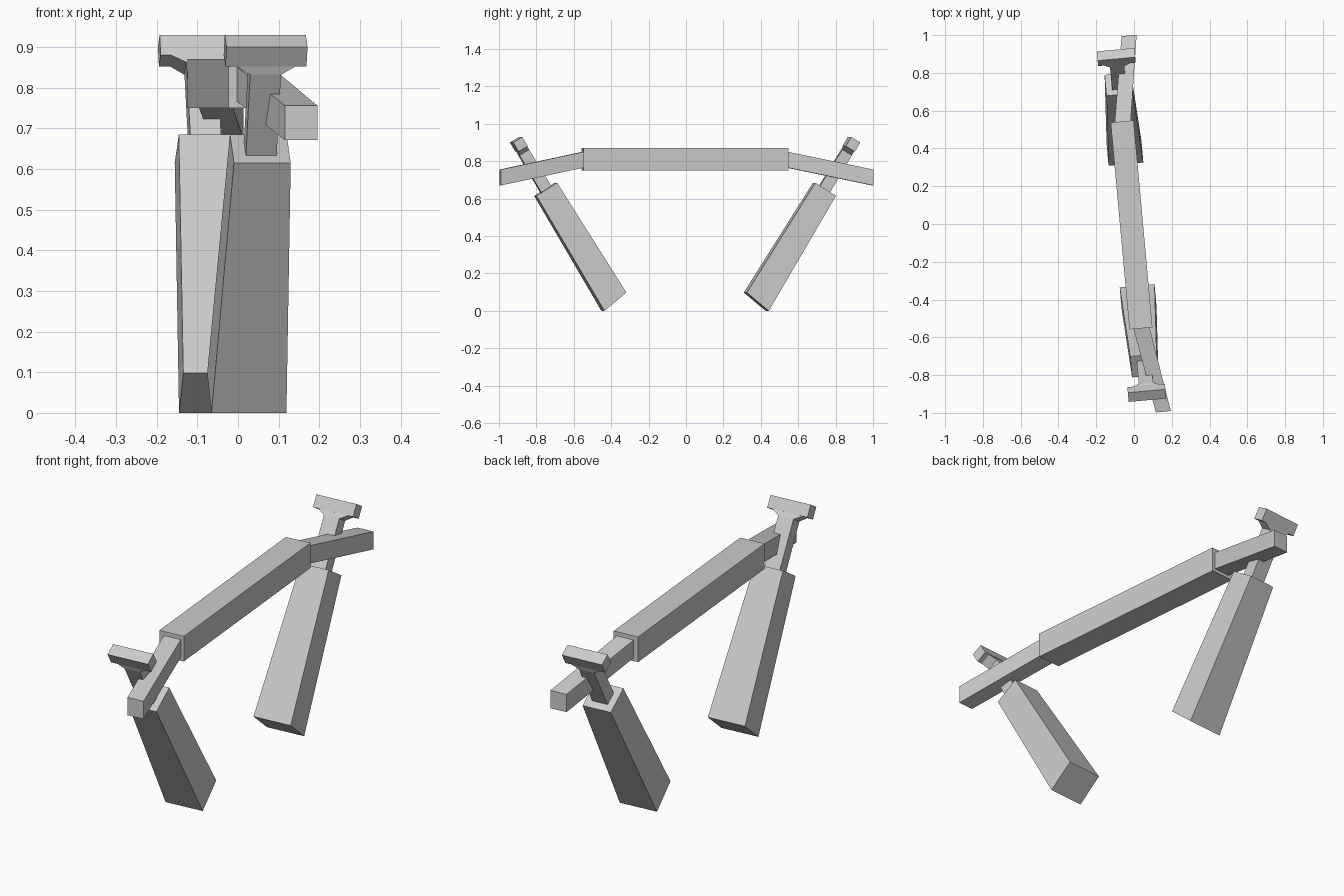
import bpy, math
from mathutils import Vector

if "Cube" in bpy.data.objects:
    bpy.data.objects.remove(bpy.data.objects["Cube"])

YAW = math.radians(5.2)
ORIGIN = (-0.013, -0.005, 0)


def loft(name, sections):
    """Join four-cornered sections into a closed solid, mirrored front to back."""
    n = len(sections)
    verts = [v for s in sections for v in s]
    faces = [(0, 1, 2, 3), tuple(4 * (n - 1) + i for i in (3, 2, 1, 0))]
    for k in range(n - 1):
        for i in range(4):
            j = (i + 1) % 4
            faces.append((4 * k + j, 4 * k + i, 4 * k + 4 + i, 4 * k + 4 + j))
    mesh = bpy.data.meshes.new(name)
    mesh.from_pydata(verts, [], faces)
    # make the normals point outwards
    import bmesh
    bm = bmesh.new()
    bm.from_mesh(mesh)
    bmesh.ops.recalc_face_normals(bm, faces=bm.faces)
    bm.to_mesh(mesh)
    bm.free()
    ob = bpy.data.objects.new(name, mesh)
    bpy.context.collection.objects.link(ob)
    ob.location = ORIGIN
    ob.rotation_euler.z = YAW
    return ob


def mirrored(ob):
    m = ob.modifiers.new("front_to_back", 'MIRROR')
    m.use_axis = (False, True, False)
    m.use_mirror_merge = False


def upright(x, y, z, w, h):
    """Section in the xz plane."""
    return [(x - w / 2, y, z - h / 2), (x + w / 2, y, z - h / 2),
            (x + w / 2, y, z + h / 2), (x - w / 2, y, z + h / 2)]


def slanted(outer, inner, w):
    """Section spanning an outer and an inner (y, z) point."""
    return [(-w / 2, *outer), (w / 2, *outer), (w / 2, *inner), (-w / 2, *inner)]


def on_leg(z, w, d):
    """Section square to the leg axis, centred at height z."""
    c = Vector((-0.748 - (z - 0.65) * 0.601, z))
    side = Vector((0.857, 0.515)) * d / 2
    return slanted(c - side, c + side, w)


# Central crossbar
loft("crossbar", [upright(0, -0.55, 0.81, 0.122, 0.12),
                  upright(0, 0.55, 0.81, 0.122, 0.12)])

# Drooping end arms
mirrored(loft("end_arm", [upright(0, -0.53, 0.812, 0.085, 0.085),
                          upright(0.078, -1.0, 0.713, 0.08, 0.085)]))

# Tapered lower legs
mirrored(loft("lower_leg", [slanted((-0.441, 0), (-0.3235, 0.098), 0.185),
                            slanted((-0.804, 0.615), (-0.693, 0.685), 0.14)]))

# Struts flaring out under the pads
mirrored(loft("upper_strut", [on_leg(0.62, 0.076, 0.064),
                              on_leg(0.847, 0.076, 0.06),
                              on_leg(0.868, 0.155, 0.052)]))

# Top pads
mirrored(loft("top_pad", [on_leg(0.866, 0.2, 0.057),
                          on_leg(0.915, 0.2, 0.057)]))
